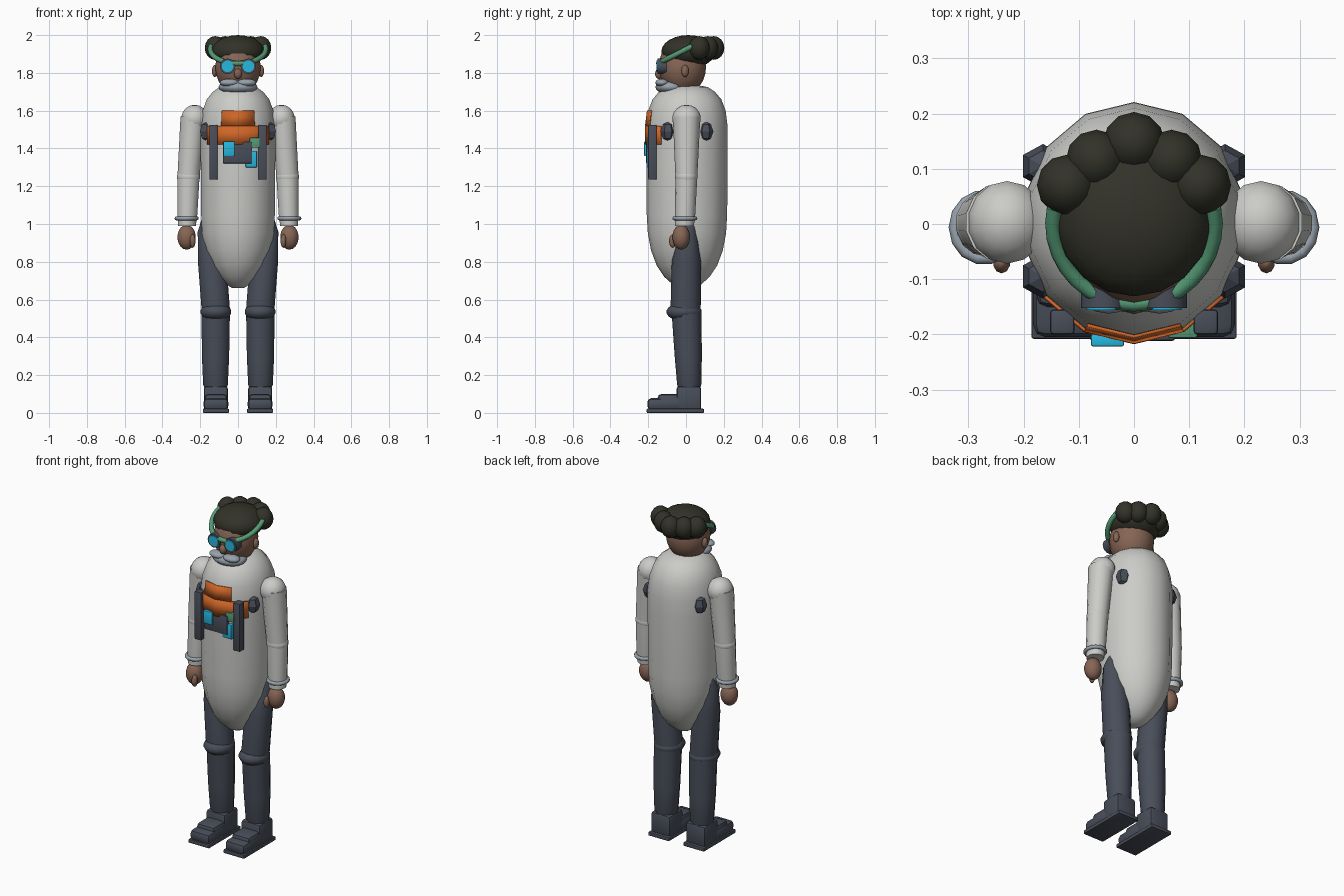
import bpy, bmesh
from math import sin, cos, pi, radians
from mathutils import Matrix, Vector

cube = bpy.data.objects.get("Cube")
if cube:
    bpy.data.objects.remove(cube, do_unlink=True)


def material(name, r, g, b):
    m = bpy.data.materials.new(name)
    m.use_nodes = True
    m.diffuse_color = (r, g, b, 1)
    bsdf = next(n for n in m.node_tree.nodes if n.type == 'BSDF_PRINCIPLED')
    bsdf.inputs["Base Color"].default_value = (r, g, b, 1)
    bsdf.inputs["Roughness"].default_value = 0.8
    return m


COAT = material("coat white", .60, .60, .58)
SLATE = material("dark slate", .065, .075, .10)
HAIR = material("dark hair", .032, .032, .022)
SKIN = material("brown skin", .24, .13, .09)
GREY = material("light blue grey", .31, .36, .41)
GREEN = material("soft green", .09, .33, .18)
CYAN = material("bright cyan", .02, .48, .74)
ORANGE = material("orange", .62, .13, .02)


def finish(bm, name, mat, smooth=40):
    bmesh.ops.recalc_face_normals(bm, faces=bm.faces)
    me = bpy.data.meshes.new(name)
    bm.to_mesh(me)
    bm.free()
    me.materials.append(mat)
    ob = bpy.data.objects.new(name, me)
    bpy.context.collection.objects.link(ob)
    if smooth:
        bpy.ops.object.select_all(action='DESELECT')
        ob.select_set(True)
        bpy.context.view_layer.objects.active = ob
        bpy.ops.object.shade_smooth_by_angle(angle=radians(smooth))
    return ob


def blob(name, loc, radii, mat, seg=14, rings=9, smooth=50):
    bm = bmesh.new()
    bmesh.ops.create_uvsphere(bm, u_segments=seg, v_segments=rings, radius=1,
                              matrix=Matrix.LocRotScale(Vector(loc), None, Vector(radii)))
    return finish(bm, name, mat, smooth)


def box(name, lo, hi, mat, bevel=0.006):
    lo, hi = Vector(lo), Vector(hi)
    bm = bmesh.new()
    bmesh.ops.create_cube(bm, size=1, matrix=Matrix.LocRotScale((lo + hi) / 2, None, hi - lo))
    bmesh.ops.bevel(bm, geom=bm.edges[:], offset=bevel, segments=2, affect='EDGES', profile=0.5)
    return finish(bm, name, mat, 30)


def stack(name, rings, mat, seg=14):
    """Skin horizontal elliptical rings given as (x, y, z, rx, ry)."""
    bm = bmesh.new()
    loops = [[bm.verts.new((x + rx * sin(2 * pi * k / seg), y - ry * cos(2 * pi * k / seg), z))
              for k in range(seg)] for x, y, z, rx, ry in rings]
    for a, b in zip(loops, loops[1:]):
        for k in range(seg):
            j = (k + 1) % seg
            bm.faces.new((a[k], a[j], b[j], b[k]))
    bm.faces.new(loops[0])
    bm.faces.new(loops[-1])
    return finish(bm, name, mat, 50)


def disc(name, loc, radius, depth, mat, seg=16):
    bm = bmesh.new()
    bmesh.ops.create_cone(bm, cap_ends=True, segments=seg, radius1=radius, radius2=radius, depth=depth,
                          matrix=Matrix.Translation(loc) @ Matrix.Rotation(pi / 2, 4, 'X'))
    return finish(bm, name, mat)


def tube(name, points, radius, mat, cyclic=False):
    cu = bpy.data.curves.new(name, 'CURVE')
    cu.dimensions = '3D'
    cu.bevel_depth = radius
    cu.bevel_resolution = 2
    cu.use_fill_caps = True
    sp = cu.splines.new('POLY')
    sp.points.add(len(points) - 1)
    for p, co in zip(sp.points, points):
        p.co = (*co, 1)
    sp.use_cyclic_u = cyclic
    cu.materials.append(mat)
    ob = bpy.data.objects.new(name, cu)
    bpy.context.collection.objects.link(ob)


# Long coat body: (z, rx, ry)
BODY_Y = 0.005
BODY = [(.66, .03, .035), (.68, .065, .075), (.72, .105, .12), (.78, .145, .16), (.86, .177, .19),
        (.95, .195, .207), (1.05, .2, .213), (1.42, .203, .216), (1.52, .202, .215), (1.6, .192, .205),
        (1.66, .17, .182), (1.7, .137, .148), (1.725, .1, .11), (1.735, .05, .055)]
stack("coat_body", [(0, BODY_Y, z, rx, ry) for z, rx, ry in BODY], COAT)


def chest_panel(name, levels, reach):
    """Thin plate lying on the coat, reaching a number of coat facets each way."""
    rings = [r for r in BODY if r[0] in levels]
    bm = bmesh.new()
    rows = [[bm.verts.new(((rx + .004) * sin(2 * pi * k / 14),
                           BODY_Y - (ry + .004) * cos(2 * pi * k / 14), z))
             for k in range(-reach, reach + 1)] for z, rx, ry in rings]
    for a, b in zip(rows, rows[1:]):
        for i in range(2 * reach):
            bm.faces.new((a[i], a[i + 1], b[i + 1], b[i]))
    ob = finish(bm, name, ORANGE, 50)
    mod = ob.modifiers.new("thickness", 'SOLIDIFY')
    mod.thickness = .006
    mod.offset = 0


chest_panel("chest_panel", (1.52, 1.6), 1)
chest_panel("chest_band", (1.42, 1.52), 2)

# Chest devices
box("control_box", (-.08, -.212, 1.32), (.075, -.18, 1.435), SLATE)
box("control_screen", (-.078, -.222, 1.36), (-.018, -.2, 1.437), CYAN, .004)
box("green_pouch", (.062, -.207, 1.405), (.115, -.17, 1.457), GREEN, .004)
box("cyan_pouch", (.04, -.207, 1.3), (.1, -.17, 1.387), CYAN, .004)

# Paired body parts
for s, side in ((1, "left"), (-1, "right")):
    box(side + "_strap", (s * .13 - .022, -.2, 1.235), (s * .13 + .022, -.155, 1.525), SLATE)
    for y, end in ((-.095, "front"), (.105, "back")):
        blob(f"{side}_{end}_shoulder_pad", (s * .165, y, 1.49), (.042, .04, .052), SLATE, 6, 4, 0)

    # Sleeve, cuff and hand
    blob(side + "_shoulder", (s * .23, .003, 1.558), (.072, .076, .073), COAT)
    stack(side + "_upper_sleeve", [(s * .237, .003, 1.57, .069, .073), (s * .262, .002, 1.25, .06, .058)], COAT)
    blob(side + "_elbow", (s * .262, .002, 1.25), (.063, .06, .05), COAT)
    stack(side + "_lower_sleeve", [(s * .262, .002, 1.25, .06, .058), (s * .268, -.005, 1.05, .054, .054),
                                   (s * .27, -.008, .99, .048, .05)], COAT)
    tube(side + "_cuff", [(s * .272 + .053 * cos(a * pi / 7), -.006 + .057 * sin(a * pi / 7), 1.03)
                          for a in range(14)], .011, GREY, True)
    blob(side + "_hand", (s * .272, -.025, .93), (.05, .047, .066), SKIN)
    blob(side + "_thumb", (s * .24, -.07, .91), (.016, .02, .036), SKIN, 10, 7)

    # Trouser leg
    stack(side + "_thigh", [(s * .15, .022, 1.02, .045, .03), (s * .147, .01, .96, .068, .055),
                            (s * .137, .002, .8, .077, .077), (s * .118, -.002, .55, .077, .08)], SLATE)
    blob(side + "_knee", (s * .117, -.01, .535), (.084, .094, .05), SLATE)
    stack(side + "_shin", [(s * .118, .003, .53, .077, .079), (s * .119, .012, .3, .074, .072),
                           (s * .119, .017, .15, .067, .064), (s * .119, .017, .115, .055, .054)], SLATE)

    # Boot
    box(side + "_sole", (s * .117 - .069, -.208, 0), (s * .117 + .069, .095, .022), SLATE, .004)
    box(side + "_boot_toe", (s * .117 - .066, -.205, .015), (s * .117 + .066, -.01, .078), SLATE, .022)
    box(side + "_boot_instep", (s * .117 - .06, -.15, .03), (s * .117 + .06, .02, .1), SLATE, .02)
    box(side + "_boot_heel", (s * .117 - .064, -.05, .015), (s * .117 + .064, .08, .14), SLATE, .014)

    # Face sides
    blob(side + "_ear", (s * .123, -.005, 1.81), (.016, .02, .032), SKIN, 10, 7)
    blob(side + "_moustache", (s * .046, -.127, 1.748), (.052, .036, .021), GREY)
    disc(side + "_goggle_frame", (s * .055, -.127, 1.835), .041, .05, SLATE)
    disc(side + "_goggle_lens", (s * .055, -.129, 1.835), .031, .054, CYAN)

# Head
blob("head", (0, -.02, 1.83), (.122, .126, .145), SKIN, 18, 12)
blob("nose", (0, -.142, 1.795), (.022, .022, .028), SKIN, 10, 7)
blob("beard", (0, -.082, 1.725), (.103, .08, .04), GREY, 16, 10)
box("goggle_bridge", (-.085, -.15, 1.838), (.085, -.135, 1.85), SLATE, .003)

# Hair dome with a crown of rounded tufts behind
blob("hair_dome", (0, .012, 1.912), (.142, .143, .088), HAIR, 18, 12)
for i, (x, y) in enumerate(((-.12, .07), (-.068, .115), (0, .147), (.068, .115), (.12, .07))):
    blob(f"hair_tuft_{i + 1}", (x, y, 1.932), (.056, .056, .063), HAIR, 12, 8)

# Tilted headband, open at the back
arc = [radians(-192 + 204 * i / 18) for i in range(19)]
tube("headband", [(.147 * cos(a), .145 * sin(a), 1.925 + .075 * sin(a)) for a in arc], .014, GREEN)
